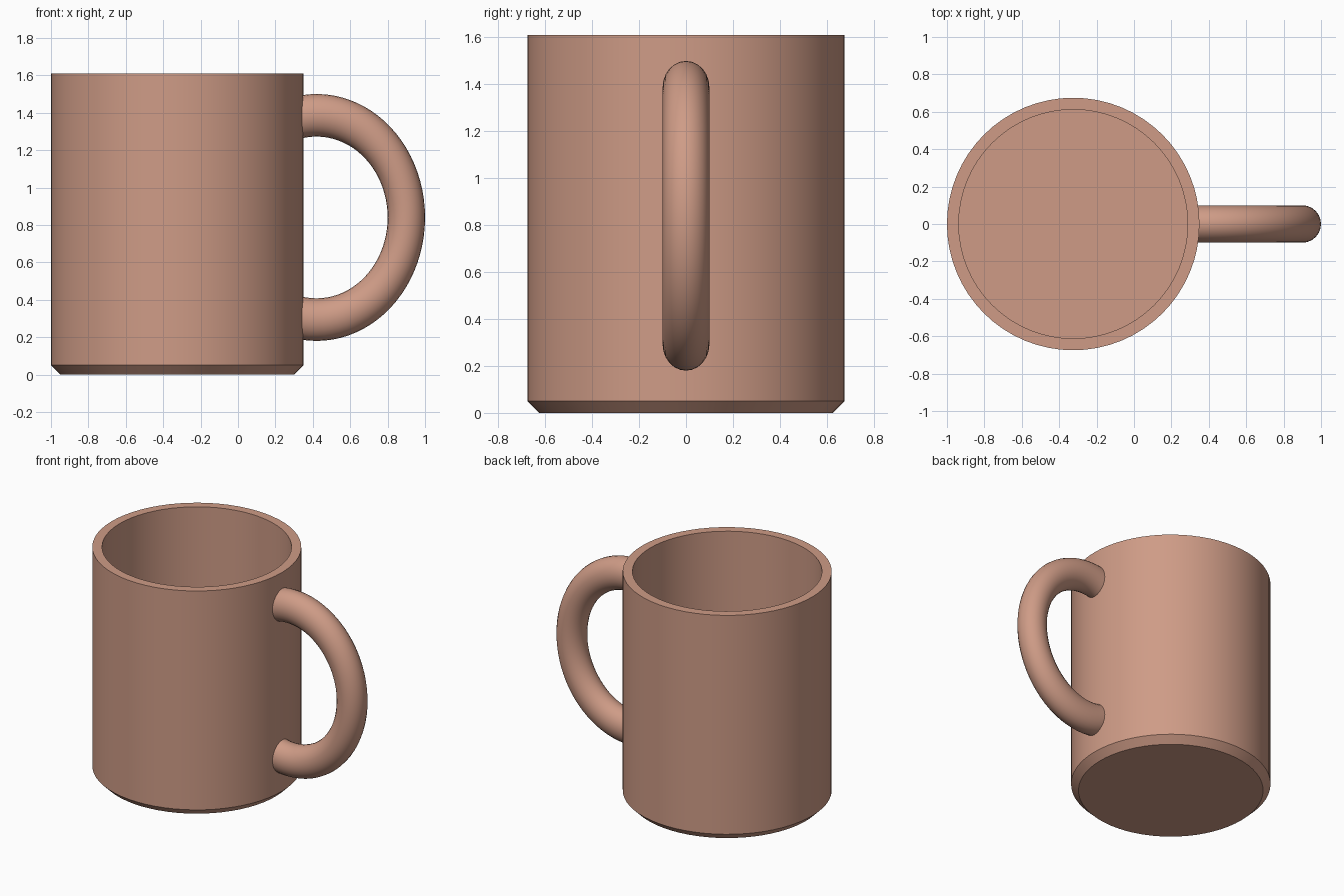
import bpy, bmesh
from math import cos, sin, pi, radians

if "Cube" in bpy.data.objects:
    bpy.data.objects.remove(bpy.data.objects["Cube"])

clay = bpy.data.materials.new("clay")
clay.diffuse_color = (0.62, 0.33, 0.24, 1)
clay.use_nodes = True
clay.node_tree.nodes["Principled BSDF"].inputs["Base Color"].default_value = clay.diffuse_color


def finish(name, bm, loc, angle):
    bmesh.ops.recalc_face_normals(bm, faces=bm.faces)
    me = bpy.data.meshes.new(name)
    bm.to_mesh(me)
    bm.free()
    ob = bpy.data.objects.new(name, me)
    ob.location = loc
    me.materials.append(clay)
    bpy.context.collection.objects.link(ob)
    bpy.ops.object.select_all(action='DESELECT')
    ob.select_set(True)
    bpy.context.view_layer.objects.active = ob
    bpy.ops.object.shade_smooth_by_angle(angle=radians(angle))
    return ob


def skin(bm, rings, closed=True):
    """Join successive closed rings with quads and cap both ends."""
    n = len(rings[0])
    for a, b in zip(rings, rings[1:]):
        for i in range(n):
            j = (i + 1) % n
            bm.faces.new((a[i], a[j], b[j], b[i]))
    bm.faces.new(rings[0])
    bm.faces.new(rings[-1])


# Cup body: chamfered foot, outer wall, flat rim, inner wall and floor
SEG = 64
profile = [(0.625, 0), (0.675, 0.05), (0.675, 1.61), (0.612, 1.61), (0.612, 0.065)]
bm = bmesh.new()
skin(bm, [[bm.verts.new((r * cos(2 * pi * i / SEG), r * sin(2 * pi * i / SEG), z))
           for i in range(SEG)] for r, z in profile])
finish("cup_body", bm, (-0.325, 0, 0), 30)

# Handle: arc of a torus stretched in height, ends buried in the wall
MAJOR, MINOR, STRETCH = 0.48, 0.1, 1.138
STEPS, SIDES, END = 48, 24, radians(102.6)
bm = bmesh.new()
rings = []
for s in range(STEPS + 1):
    a = -END + 2 * END * s / STEPS
    ring = []
    for k in range(SIDES):
        t = 2 * pi * k / SIDES
        r = MAJOR + MINOR * cos(t)
        ring.append(bm.verts.new((r * cos(a), MINOR * sin(t), r * sin(a) * STRETCH)))
    rings.append(ring)
skin(bm, rings)
finish("handle", bm, (0.42, 0, 0.84), 40)
